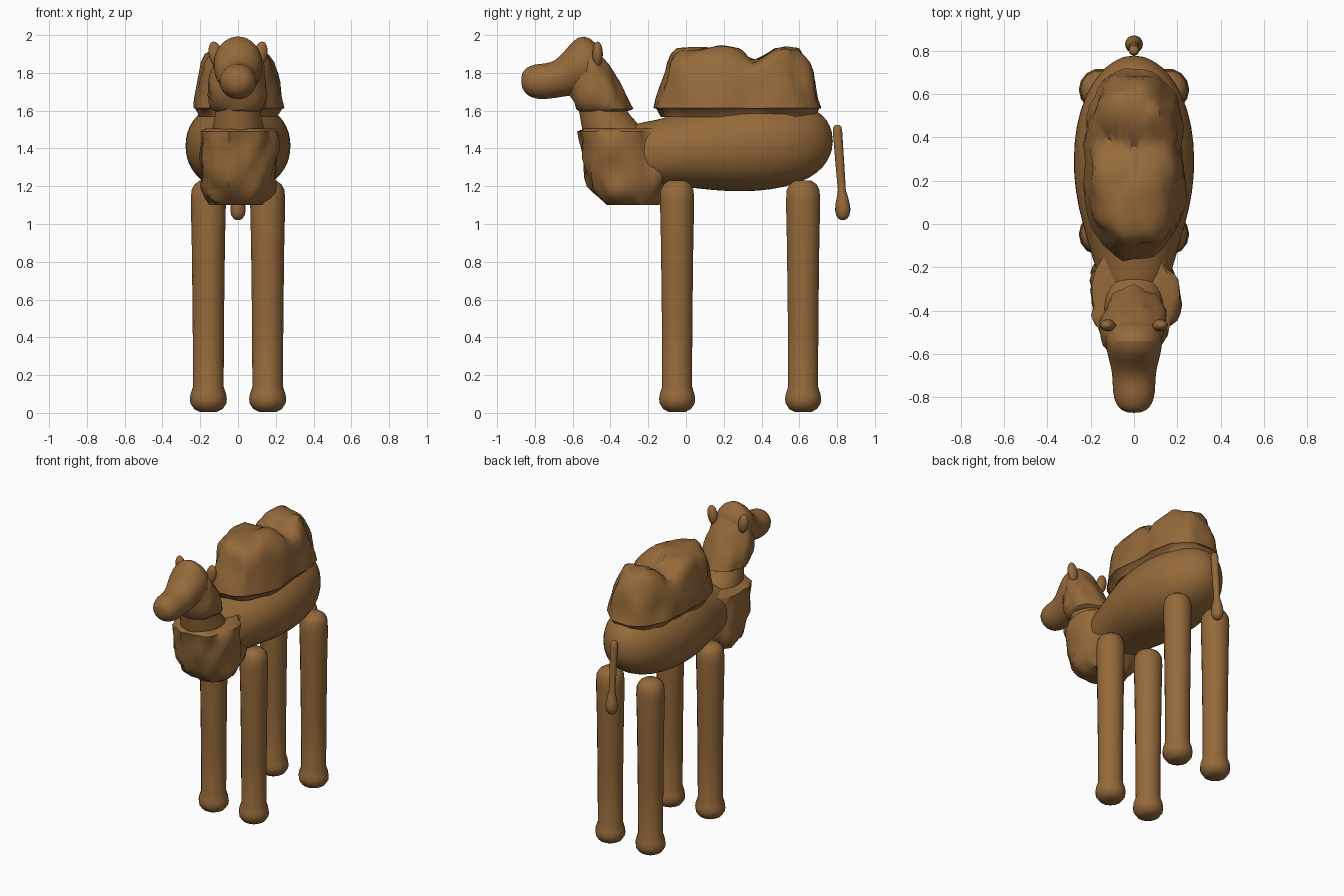
import bpy, bmesh, math
from mathutils import Vector, noise

if "Cube" in bpy.data.objects:
    bpy.data.objects.remove(bpy.data.objects["Cube"])

fur = bpy.data.materials.new("camel brown")
fur.diffuse_color = (0.30, 0.142, 0.042, 1)
fur.use_nodes = True
fur.node_tree.nodes["Principled BSDF"].inputs["Base Color"].default_value = fur.diffuse_color


def sgnpow(v, e):
    return math.copysign(abs(v) ** e, v)


def finish(name, bm, angle=40, subsurf=0):
    bmesh.ops.recalc_face_normals(bm, faces=bm.faces)
    me = bpy.data.meshes.new(name)
    bm.to_mesh(me)
    bm.free()
    me.materials.append(fur)
    ob = bpy.data.objects.new(name, me)
    bpy.context.collection.objects.link(ob)
    bpy.ops.object.select_all(action='DESELECT')
    ob.select_set(True)
    bpy.context.view_layer.objects.active = ob
    bpy.ops.object.shade_smooth_by_angle(angle=math.radians(angle))
    if subsurf:
        m = ob.modifiers.new("smooth", 'SUBSURF')
        m.levels = m.render_levels = subsurf
    return ob


def skin(rings):
    """Closed surface through a list of point rings."""
    bm = bmesh.new()
    vr = [[bm.verts.new(p) for p in r] for r in rings]
    n = len(vr[0])
    for a, b in zip(vr, vr[1:]):
        for i in range(n):
            bm.faces.new((a[i], a[(i + 1) % n], b[(i + 1) % n], b[i]))
    bm.faces.new(vr[0])
    bm.faces.new(vr[-1][::-1])
    return bm


def loft(axis, sections, n=24, power=2.0, x=0, rough=0.0):
    """Sections (position, low, high, half width); the spine runs along y or z."""
    rings = []
    for pos, lo, hi, rx in sections:
        ring = []
        for i in range(n):
            t = 2 * math.pi * i / n
            px = rx * sgnpow(math.cos(t), 2 / power)
            q = (lo + hi) / 2 + (hi - lo) / 2 * sgnpow(math.sin(t), 2 / power)
            p = Vector((px, q, pos) if axis == 'z' else (px, pos, q))
            if rough:   # long vertical folds like shaggy wool
                d = Vector((math.cos(t), math.sin(t), 0))
                p += d * rough * noise.noise(Vector((p.x * 14, p.y * 14, p.z * 6)))
            p.x += x
            ring.append(p)
        rings.append(ring)
    return skin(rings)


def resample(sections, k):
    out = []
    for a, b in zip(sections, sections[1:]):
        out += [tuple(u + (v - u) * j / k for u, v in zip(a, b)) for j in range(k)]
    return out + [sections[-1]]


# body barrel
finish("body", loft('y', [
    (-.40, 1.22, 1.48, .10), (-.30, 1.20, 1.53, .15), (-.15, 1.20, 1.55, .195),
    (0, 1.195, 1.60, .24), (.15, 1.175, 1.64, .275), (.30, 1.168, 1.66, .284),
    (.45, 1.178, 1.66, .272), (.60, 1.212, 1.64, .228), (.70, 1.27, 1.60, .16),
    (.75, 1.33, 1.55, .10), (.778, 1.40, 1.48, .035)], power=2.15), subsurf=1)

# neck
finish("neck", loft('z', [
    (1.30, -.48, -.15, .14), (1.45, -.54, -.18, .15), (1.54, -.56, -.26, .13),
    (1.60, -.565, -.32, .12), (1.70, -.60, -.36, .11), (1.78, -.60, -.40, .10)]), subsurf=1)

# head with muzzle
finish("head", loft('y', [
    (-.872, 1.735, 1.785, .025), (-.86, 1.70, 1.815, .06), (-.83, 1.673, 1.838, .086),
    (-.78, 1.658, 1.85, .099), (-.72, 1.662, 1.85, .099), (-.66, 1.672, 1.89, .106),
    (-.60, 1.68, 1.975, .125), (-.54, 1.69, 2.005, .134), (-.48, 1.71, 1.968, .125),
    (-.445, 1.76, 1.90, .08)]), subsurf=1)

# woolly collar behind the head
finish("head_wool", loft('z', resample([
    (1.595, -.55, -.32, .125), (1.61, -.575, -.29, .15), (1.68, -.625, -.32, .155),
    (1.76, -.63, -.36, .15), (1.85, -.62, -.41, .135), (1.92, -.59, -.45, .09)], 2),
    n=36, rough=.025), angle=50)

# woolly bib on the chest
finish("chest_wool", loft('z', resample([
    (1.10, -.42, -.16, .13), (1.135, -.46, -.13, .165), (1.20, -.50, -.11, .195),
    (1.30, -.53, -.09, .203), (1.40, -.55, -.08, .203), (1.49, -.567, -.09, .20),
    (1.505, -.54, -.11, .17)], 2), n=40, power=2.5, rough=.04), angle=50)

# woolly double hump: rings of (height share, width scale, length scale)
levels = [(-.13, .88, .93), (.0, .96, .97), (.01, 1, 1), (.15, .98, .975), (.3, .945, .945),
          (.45, .92, .92), (.6, .88, .895), (.75, .81, .865), (.87, .71, .81),
          (.95, .58, .72), (.99, .42, .58), (1, .26, .4), (1, .1, .2)]
rings = []
for f, sx, sy in levels:
    ring = []
    for i in range(44):
        t = 2 * math.pi * i / 44
        c, s = math.cos(t), math.sin(t)
        x = .235 * sx * sgnpow(c, .8)
        y = .28 + .44 * sy * sgnpow(s, .8)
        top = 1.935 - .075 * math.exp(-((y - .37) / .07) ** 2)
        p = Vector((x, y, 1.61 + f * (top - 1.61)))
        k = noise.noise(Vector((x * 11, y * 11, p.z * 5)))
        p += Vector((c * .03 * k, s * .03 * k, .025 * k * max(f, 0)))
        ring.append(p)
    rings.append(ring)
finish("hump_wool", skin(rings), angle=50)

# legs: (height, radius)
leg_profile = [(0.005, .045), (.02, .075), (.05, .095), (.075, .098), (.10, .094),
               (.14, .081), (.5, .083), (.9, .088), (1.12, .093), (1.18, .089),
               (1.21, .073), (1.23, .045)]
for place, y in (("front", -.047), ("rear", .62)):
    for side, x in (("left", .157), ("right", -.157)):
        finish(f"{place}_leg_{side}",
               loft('z', [(z, y - r, y + r, r) for z, r in leg_profile], n=14, x=x), angle=50)

# tail with tuft
tail_profile = [(1.525, .801, .010), (1.515, .801, .021), (1.49, .802, .025),
                (1.30, .816, .023), (1.18, .825, .021), (1.15, .828, .028),
                (1.11, .829, .037), (1.075, .83, .041), (1.045, .83, .035),
                (1.027, .83, .022), (1.02, .83, .008)]
finish("tail", loft('z', [(z, y - r, y + r, r) for z, y, r in tail_profile], n=16), angle=60)

# ears
for side, s in (("left", 1), ("right", -1)):
    bm = bmesh.new()
    bmesh.ops.create_uvsphere(bm, u_segments=16, v_segments=10, radius=1)
    for v in bm.verts:
        v.co = Vector((s * (.12 + v.co.x * .036 + v.co.z * .008),
                       -.468 + v.co.y * .028, 1.90 + v.co.z * .066))
    finish(f"ear_{side}", bm, angle=60)
